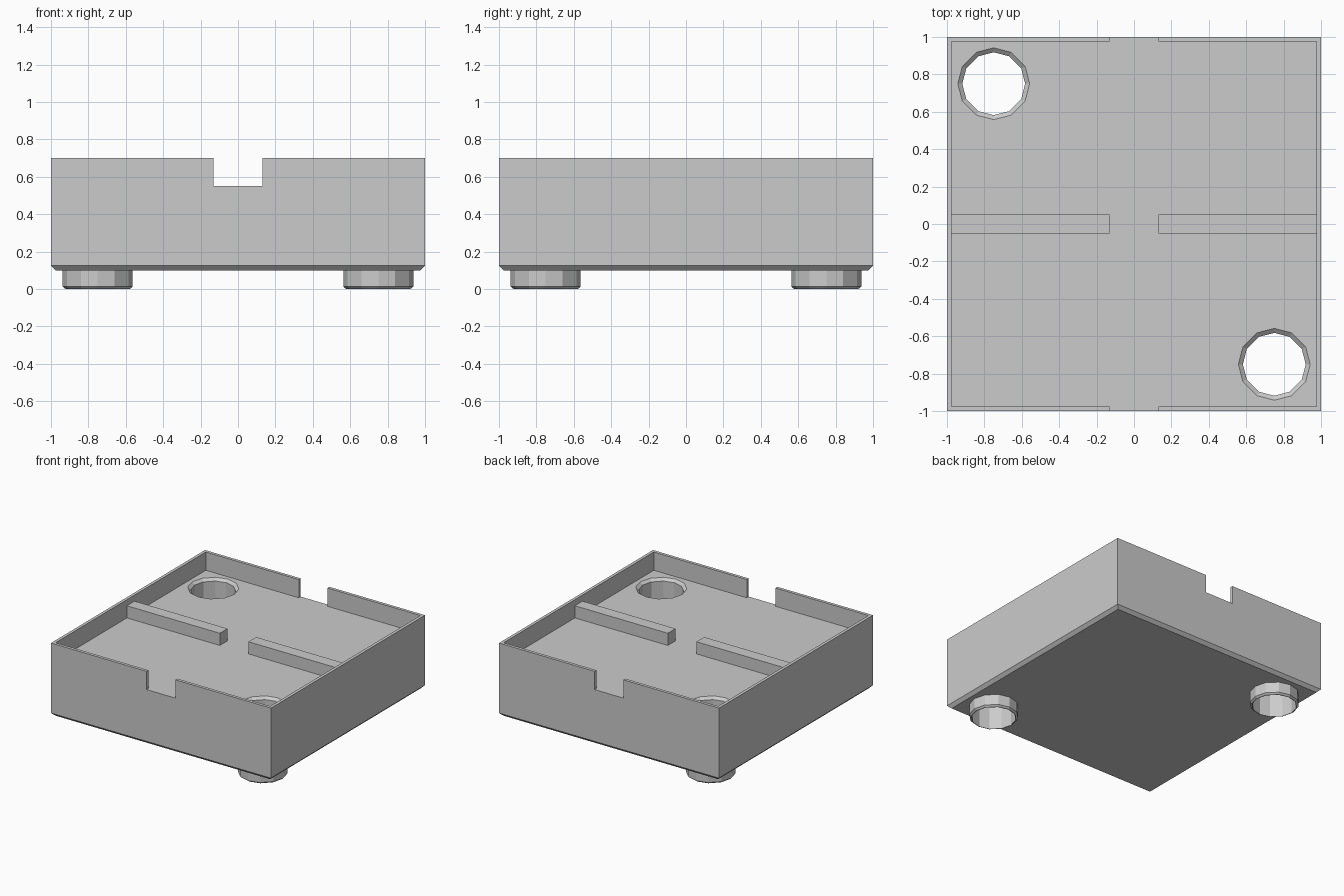
import bpy
import bmesh
from math import cos, sin, radians

old = bpy.data.objects.get("Cube")
if old:
    bpy.data.objects.remove(old, do_unlink=True)

grey = bpy.data.materials.new("plain grey")
grey.use_nodes = True
colour = (0.6, 0.6, 0.6, 1)
grey.diffuse_color = colour
grey.node_tree.nodes["Principled BSDF"].inputs["Base Color"].default_value = colour

FLOOR, BASE, TOP = 0.55, 0.10, 0.70
WALL, GAP = 0.025, 0.13
PEGS = [(-0.75, 0.75), (0.75, -0.75)]


def make_object(name, bm):
    bmesh.ops.recalc_face_normals(bm, faces=bm.faces)
    mesh = bpy.data.meshes.new(name)
    bm.to_mesh(mesh)
    bm.free()
    mesh.materials.append(grey)
    obj = bpy.data.objects.new(name, mesh)
    bpy.context.collection.objects.link(obj)
    return obj


def box(name, low, high, bottom_bevel=0):
    bm = bmesh.new()
    bmesh.ops.create_cube(bm, size=1)
    for v in bm.verts:
        v.co = [l if c < 0 else h for c, l, h in zip(v.co, low, high)]
    if bottom_bevel:
        edges = [e for e in bm.edges if all(v.co.z == v.co.z and v.co.z < low[2] + 0.001 for v in e.verts)]
        bmesh.ops.bevel(bm, geom=edges, offset=bottom_bevel, segments=1, affect='EDGES')
    return make_object(name, bm)


def turned(name, profile, centre):
    """Closed twelve-sided solid from (radius, height) pairs."""
    angles = [radians(q + a) for q in range(0, 360, 90) for a in (0, 29, 61)]
    bm = bmesh.new()
    rings = [[bm.verts.new((centre[0] + r * cos(a), centre[1] + r * sin(a), z))
              for a in angles] for r, z in profile]
    for lower, upper in zip(rings, rings[1:]):
        for i in range(len(angles)):
            j = (i + 1) % len(angles)
            bm.faces.new((lower[i], lower[j], upper[j], upper[i]))
    bm.faces.new(rings[0])
    bm.faces.new(rings[-1])
    return make_object(name, bm)


def combine(target, tool, operation):
    mod = target.modifiers.new(operation.lower(), 'BOOLEAN')
    mod.operation = operation
    mod.solver = 'EXACT'
    mod.object = tool
    bpy.context.view_layer.objects.active = target
    bpy.ops.object.modifier_apply(modifier=mod.name)
    bpy.data.objects.remove(tool, do_unlink=True)


# Block with chamfered underside, shallow tray and front/back notches
body = box("tray_body", (-1, -1, BASE), (1, 1, TOP), WALL)
inner = 1 - WALL
combine(body, box("tray_cutter", (-inner, -inner, FLOOR), (inner, inner, 0.9)), 'DIFFERENCE')
for y in (-1, 1):
    combine(body, box("notch_cutter", (-GAP, y - 0.1, FLOOR), (GAP, y + 0.1, 0.9)), 'DIFFERENCE')

# Hollow round feet, bored through to the tray with a countersunk rim
for centre in PEGS:
    foot = turned("foot", [(0.172, 0), (0.187, 0.013), (0.187, 0.2)], centre)
    combine(body, foot, 'UNION')
    bore = turned("bore_cutter", [(0.168, -0.1), (0.168, FLOOR - 0.02),
                                  (0.192, FLOOR), (0.216, FLOOR + 0.02)], centre)
    combine(body, bore, 'DIFFERENCE')

# Ribs across the tray floor
for name, side in (("right_rib", -1), ("left_rib", 1)):
    xs = sorted((side * GAP, side * (inner + 0.005)))
    box(name, (xs[0], -0.05, FLOOR - 0.01), (xs[1], 0.05, FLOOR + 0.1))
